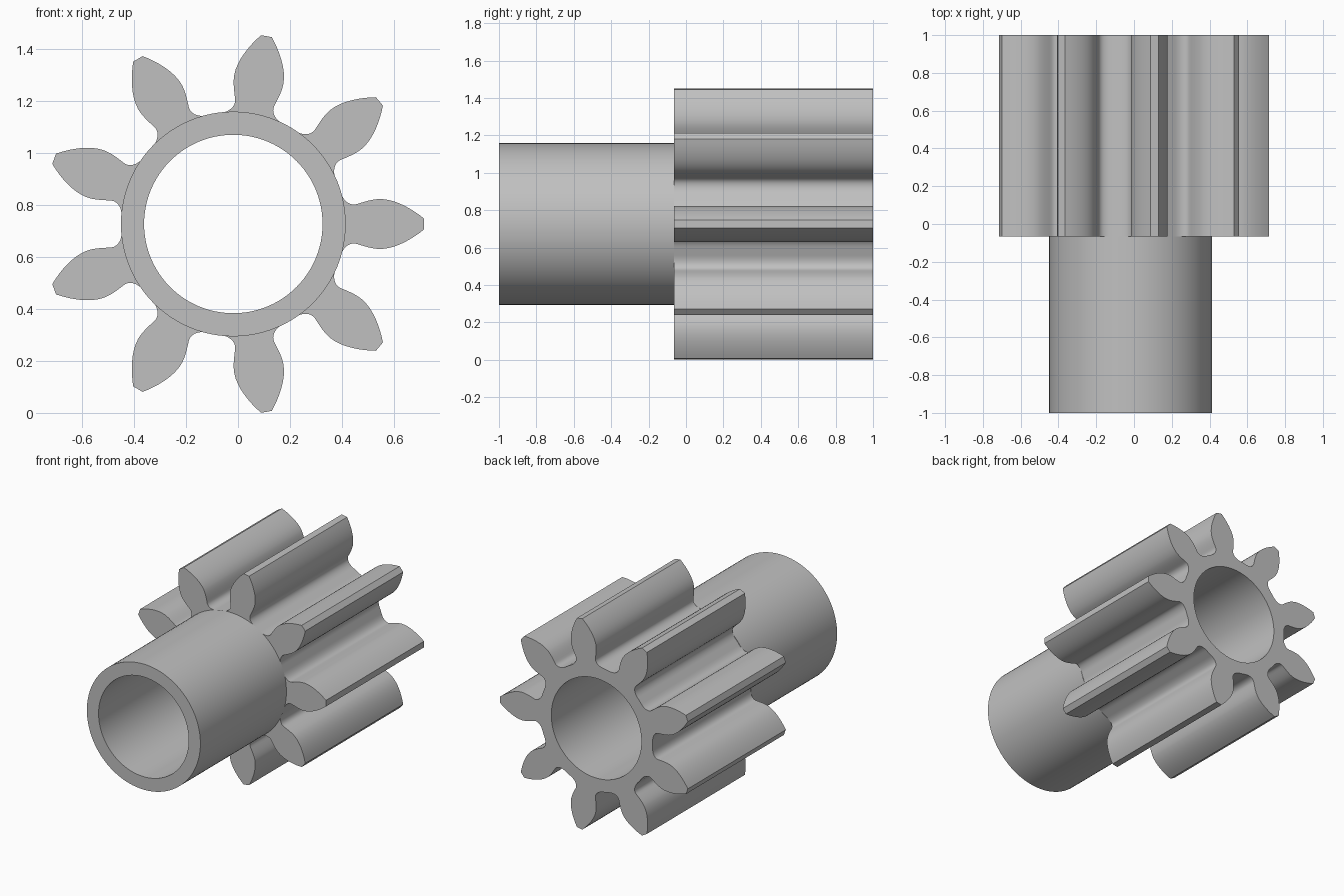
import bpy
import bmesh
from math import cos, sin, tau, radians
from mathutils import Vector
from mathutils.geometry import interpolate_bezier

TEETH = 9
CENTRE = Vector((-0.018, 0, 0.726))
BORE, HUB, ROOT = 0.343, 0.432, 0.429
FRONT, SHOULDER, BACK = -1.0, -0.065, 1.0

if "Cube" in bpy.data.objects:
    bpy.data.objects.remove(bpy.data.objects["Cube"])

steel = bpy.data.materials.new("plain grey")
steel.use_nodes = True
grey = (0.53, 0.53, 0.53, 1)
steel.diffuse_color = grey
steel.node_tree.nodes["Principled BSDF"].inputs["Base Color"].default_value = grey


def circle(radius, count=96):
    return [(radius * cos(tau * i / count), radius * sin(tau * i / count))
            for i in range(count)]


def tooth_flank():
    """Half a tooth as (radial, sideways) points, root fillet to tip."""
    spans = [
        ((0.410, 0.125), (0.424, 0.085), (0.450, 0.070), (0.473, 0.076)),
        ((0.473, 0.076), (0.505, 0.086), (0.535, 0.096), (0.565, 0.096)),
        ((0.565, 0.096), (0.620, 0.096), (0.685, 0.060), (0.733, 0.021)),
    ]
    points = []
    for span in spans:
        curve = interpolate_bezier(*[Vector((r, h, 0)) for r, h in span], 9)
        points += [(p.x, p.y) for p in curve[1 if points else 0:]]
    return points


def gear_outline():
    flank = tooth_flank()
    tooth = [(r, -h) for r, h in flank] + flank[::-1]
    gap = radians(180 / TEETH)
    tooth.append((ROOT * cos(gap), ROOT * sin(gap)))
    outline = []
    for i in range(TEETH):
        c, s = cos(tau * i / TEETH), sin(tau * i / TEETH)
        outline += [(r * c - h * s, r * s + h * c) for r, h in tooth]
    return outline


def bored_prism(name, outline, y0, y1):
    """Extrude an outline with a round bore along y."""
    bm = bmesh.new()
    rims = []
    for y in (y0, y1):
        edges = []
        for loop in (outline, circle(BORE)):
            verts = [bm.verts.new(CENTRE + Vector((x, y, z))) for x, z in loop]
            edges.append([bm.edges.new((v, verts[i - 1])) for i, v in enumerate(verts)])
            rims.append(verts)
        bmesh.ops.triangle_fill(bm, use_beauty=True, edges=edges[0] + edges[1])
    for near, far in ((rims[0], rims[2]), (rims[1], rims[3])):
        for i in range(len(near)):
            bm.faces.new((near[i - 1], near[i], far[i], far[i - 1]))
    bmesh.ops.recalc_face_normals(bm, faces=bm.faces)
    mesh = bpy.data.meshes.new(name)
    bm.to_mesh(mesh)
    bm.free()
    mesh.materials.append(steel)
    obj = bpy.data.objects.new(name, mesh)
    bpy.context.collection.objects.link(obj)
    bpy.ops.object.select_all(action='DESELECT')
    obj.select_set(True)
    bpy.context.view_layer.objects.active = obj
    bpy.ops.object.shade_smooth_by_angle(angle=radians(30))


# Plain sleeve in front, toothed gear behind
bored_prism("hub_sleeve", circle(HUB), FRONT, SHOULDER)
bored_prism("gear_teeth", gear_outline(), SHOULDER, BACK)
